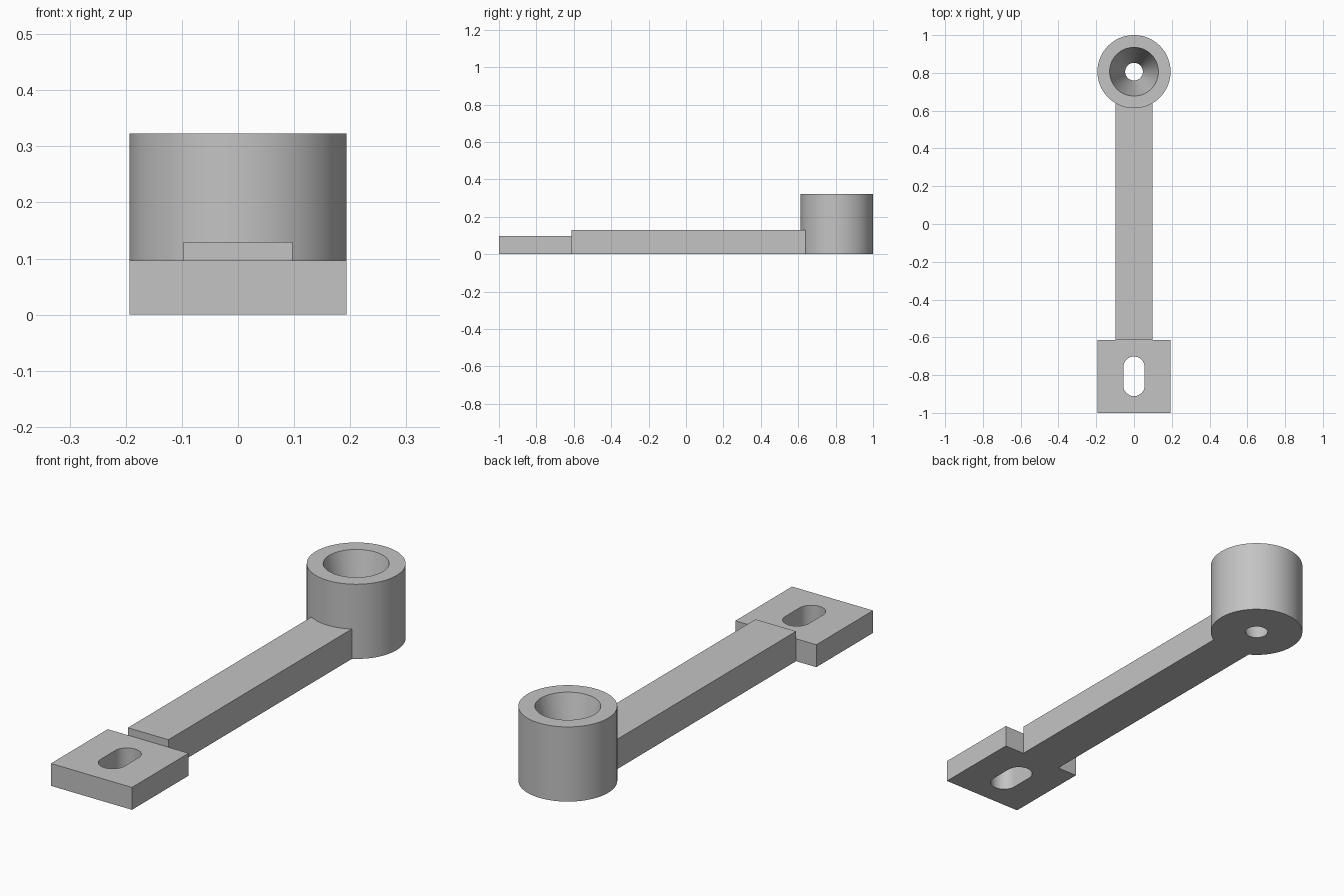
import bpy
import bmesh
from math import cos, sin, pi, radians

cube = bpy.data.objects.get("Cube")
if cube:
    bpy.data.objects.remove(cube, do_unlink=True)

MM = 2 / 62          # one design unit
END = 25 * MM        # distance of each end's centre from the origin
CUP_R = 6 * MM
SEGMENTS = 96

grey = bpy.data.materials.new("plain grey")
grey.use_nodes = True
grey.diffuse_color = (0.55, 0.55, 0.55, 1)
grey.node_tree.nodes["Principled BSDF"].inputs["Base Color"].default_value = (0.55, 0.55, 0.55, 1)


def finish(name, bm):
    bmesh.ops.recalc_face_normals(bm, faces=bm.faces)
    mesh = bpy.data.meshes.new(name)
    bm.to_mesh(mesh)
    bm.free()
    mesh.materials.append(grey)
    obj = bpy.data.objects.new(name, mesh)
    bpy.context.collection.objects.link(obj)
    return obj


def prism(name, outline, z0, z1, taper=1.0, y=0.0):
    """Extrude an outline upward; taper scales its upper end."""
    bm = bmesh.new()
    low = [bm.verts.new((px, py + y, z0)) for px, py in outline]
    high = [bm.verts.new((px * taper, py * taper + y, z1)) for px, py in outline]
    bm.faces.new(low)
    bm.faces.new(high)
    n = len(outline)
    for i in range(n):
        j = (i + 1) % n
        bm.faces.new((low[i], low[j], high[j], high[i]))
    return finish(name, bm)


def rectangle(w, y0, y1):
    return [(-w, y0), (w, y0), (w, y1), (-w, y1)]


def stadium(r, half):
    """Circle of radius r, stretched along y by a straight run."""
    pts = []
    for i in range(SEGMENTS):
        a = 2 * pi * (i + 0.5) / SEGMENTS
        pts.append((r * cos(a), r * sin(a) + (half if sin(a) > 0 else -half)))
    return pts


def combine(target, other, operation):
    mod = target.modifiers.new(operation.title(), "BOOLEAN")
    mod.operation = operation
    mod.solver = "EXACT"
    mod.object = other
    bpy.context.view_layer.objects.active = target
    bpy.ops.object.modifier_apply(modifier=mod.name)
    bpy.data.objects.remove(other, do_unlink=True)


# Bar, mounting plate and cup body joined into one solid
bracket = prism("bracket_arm", rectangle(3 * MM, -END + CUP_R, END - CUP_R / 2), 0, 4 * MM)
plate = prism("mounting_plate", rectangle(CUP_R, -END - CUP_R, -END + CUP_R), 0, 3 * MM)
cup = prism("cup", stadium(CUP_R, 0), 0, 10 * MM, y=END)
combine(bracket, plate, "UNION")
combine(bracket, cup, "UNION")

# Slot through the plate
slot = prism("slot_cutter", stadium(1.75 * MM, 1.5 * MM), -MM, 5 * MM, y=-END)
slot.hide_render = True
combine(bracket, slot, "DIFFERENCE")

# Tapered bore through the cup, running slightly past both ends
slope = (4 - 1.45) / 10
r_low, r_high = 1.45 - slope, 4 + slope
bore = prism("bore_cutter", stadium(r_low * MM, 0), -MM, 11 * MM, r_high / r_low, END)
bore.hide_render = True
combine(bracket, bore, "DIFFERENCE")

# Smooth round walls, crisp edges
bracket.name = "slotted_bracket_with_cup"
bpy.ops.object.select_all(action="DESELECT")
bracket.select_set(True)
bpy.context.view_layer.objects.active = bracket
bpy.ops.object.shade_smooth_by_angle(angle=radians(30))
